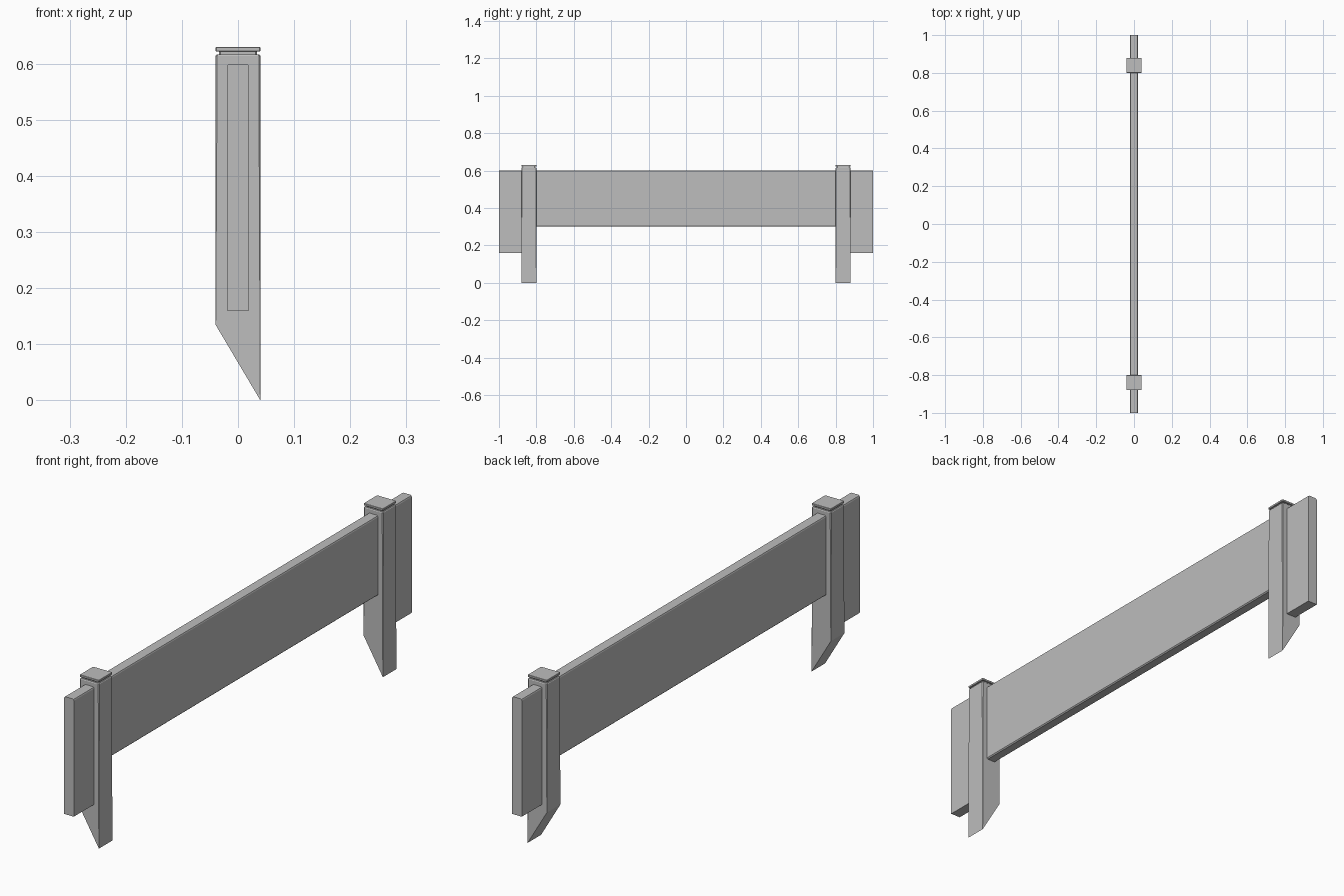
import bpy
import bmesh

cube = bpy.data.objects.get("Cube")
if cube:
    bpy.data.objects.remove(cube, do_unlink=True)

COLOR = (0.51, 0.51, 0.51, 1)
grey = bpy.data.materials.new("plain grey")
grey.use_nodes = True
grey.diffuse_color = COLOR
grey.node_tree.nodes["Principled BSDF"].inputs["Base Color"].default_value = COLOR


def finish(name, bm):
    bmesh.ops.recalc_face_normals(bm, faces=bm.faces)
    mesh = bpy.data.meshes.new(name)
    bm.to_mesh(mesh)
    bm.free()
    mesh.materials.append(grey)
    obj = bpy.data.objects.new(name, mesh)
    bpy.context.collection.objects.link(obj)
    return obj


def loft(name, rings):
    """Join rings of equal length into a closed solid."""
    bm = bmesh.new()
    loops = [[bm.verts.new(p) for p in ring] for ring in rings]
    n = len(loops[0])
    for a, b in zip(loops, loops[1:]):
        for i in range(n):
            j = (i + 1) % n
            bm.faces.new((a[i], a[j], b[j], b[i]))
    bm.faces.new(loops[0])
    bm.faces.new(loops[-1])
    return finish(name, bm)


def ring(half, cut, y, height):
    """Square ring with chamfered corners; height is a function of x."""
    inner = half - cut
    pts = []
    for sx, sy in ((1, 1), (-1, 1), (-1, -1), (1, -1)):
        pair = [(sx * half, sy * inner), (sx * inner, sy * half)]
        pts += pair if sx * sy > 0 else pair[::-1]
    return [(px, y + py, height(px)) for px, py in pts]


def board(name, y0, y1, z0, z1, low_cut):
    """Long board with chamfered top edges and optional bottom chamfer."""
    w, c = 0.02, 0.006
    right = [(w, z1 - c), (w - c * 0.3, z1 - c * 0.3), (w - c, z1)]
    if low_cut:
        right = [(w - low_cut, z0), (w, z0 + low_cut)] + right
    else:
        right = [(w, z0)] + right
    profile = right + [(-x, z) for x, z in reversed(right)]
    return loft(name, [[(x, y, z) for x, z in profile] for y in (y0, y1)])


H, POST_Y = 0.04, 0.84

# Posts with a slanted foot, corner chamfers that fade downward, and a cap
for side, label in ((-1, "front"), (1, "back")):
    y = side * POST_Y
    loft(label + "_post", [
        ring(H, 0.0003, y, lambda x: (H - x) / (2 * H) * 0.135),
        ring(H, 0.003, y, lambda x: 0.614),
        ring(H - 0.002, 0.003, y, lambda x: 0.617),
        ring(H - 0.006, 0.003, y, lambda x: 0.617),
        ring(H - 0.006, 0.003, y, lambda x: 0.622),
        ring(H - 0.001, 0.002, y, lambda x: 0.622),
        ring(H, 0.002, y, lambda x: 0.623),
        ring(H, 0.002, y, lambda x: 0.629),
        ring(H - 0.001, 0.002, y, lambda x: 0.63),
    ])
    # Short end board outside each post
    y0, y1 = sorted((side * (POST_Y + H - 0.005), side * 1.0))
    board(label + "_end_board", y0, y1, 0.16, 0.6, 0)

# Long rail between the posts
board("long_rail", -0.805, 0.805, 0.3, 0.6, 0.004)
